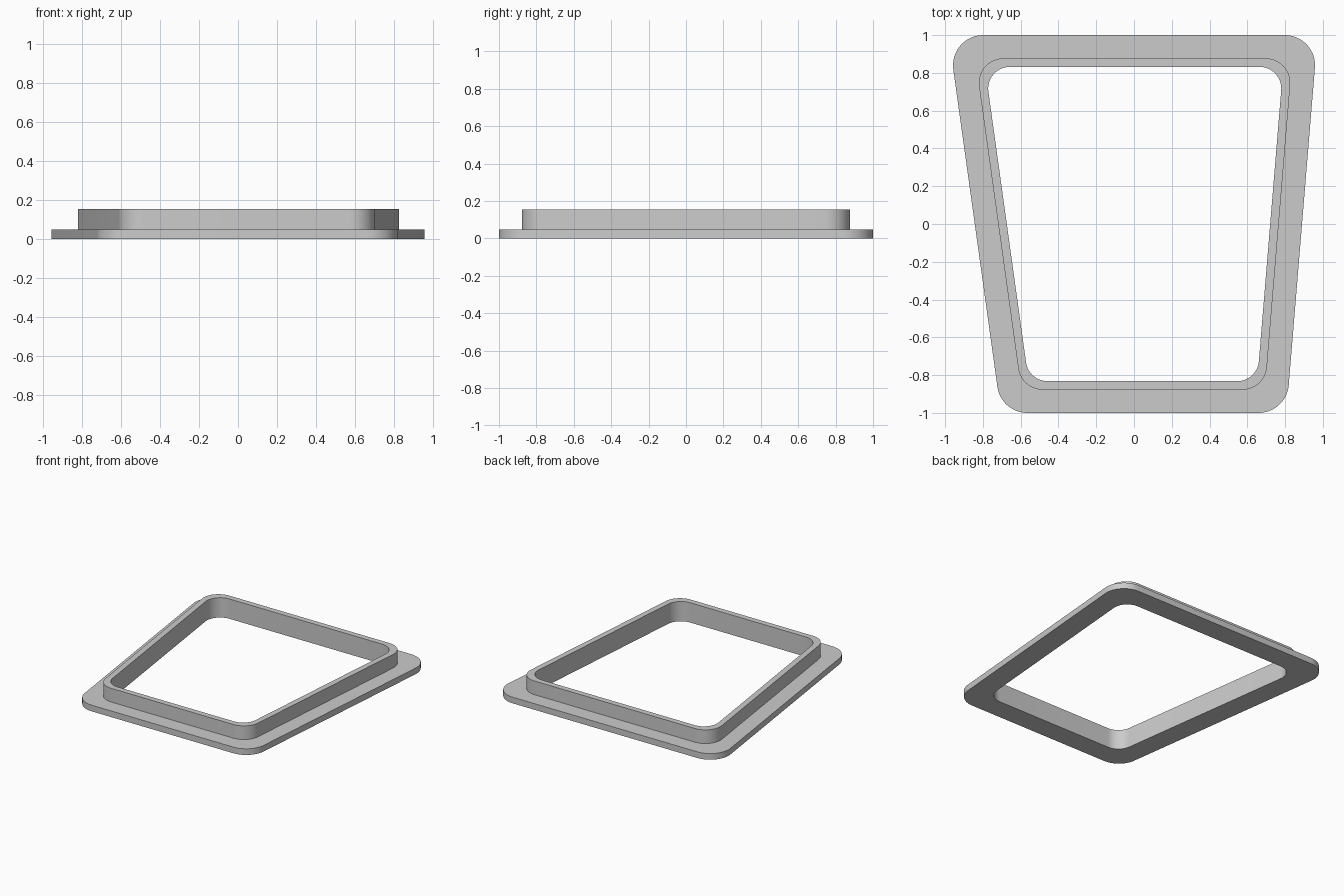
import bpy, bmesh, math
from mathutils import Vector

cube = bpy.data.objects.get("Cube")
if cube:
    bpy.data.objects.remove(cube)

# Sharp trapezoid corners, counter-clockwise
CORNERS = [Vector(p) for p in ((-0.704, -1), (0.807, -1), (0.972, 1), (-0.982, 1))]
ARC_STEPS = 16


def inset_corner(i, distance):
    """Corner i of the trapezoid after moving both its edges inward."""
    p = CORNERS[i]
    d1 = (p - CORNERS[i - 1]).normalized()
    d2 = (CORNERS[(i + 1) % 4] - p).normalized()
    n1, n2 = Vector((-d1.y, d1.x)), Vector((-d2.y, d2.x))
    return p + (n1 + n2) * distance / (1 + n1.dot(n2)), n1, n2


def rounded_outline(inset, radius):
    """Inset trapezoid with an arc at every corner."""
    points = []
    for i in range(4):
        centre, n1, n2 = inset_corner(i, inset + radius)
        start = math.atan2(-n1.y, -n1.x)
        sweep = n1.angle(n2)
        for k in range(ARC_STEPS + 1):
            a = start + sweep * k / ARC_STEPS
            points.append(centre + Vector((math.cos(a), math.sin(a))) * radius)
    return points


# Stepped section: wide flange below, thin upright rim above
outer = rounded_outline(0, 0.16)
rim = rounded_outline(0.123, 0.13)
opening = rounded_outline(0.168, 0.115)
FLANGE_TOP, RIM_TOP = 0.048, 0.155
section = [(outer, 0), (outer, FLANGE_TOP), (rim, FLANGE_TOP),
           (rim, RIM_TOP), (opening, RIM_TOP), (opening, 0)]

bm = bmesh.new()
rings = [[bm.verts.new((p.x, p.y, z)) for p in outline] for outline, z in section]
for r, ring in enumerate(rings):
    above = rings[(r + 1) % len(rings)]
    for k in range(len(ring)):
        n = (k + 1) % len(ring)
        bm.faces.new((ring[k], ring[n], above[n], above[k]))
bmesh.ops.recalc_face_normals(bm, faces=bm.faces)
mesh = bpy.data.meshes.new("flanged_frame")
bm.to_mesh(mesh)
bm.free()

# Plain grey material
grey = bpy.data.materials.new("light_grey")
grey.use_nodes = True
colour = (0.6, 0.6, 0.6, 1)
grey.diffuse_color = colour
grey.node_tree.nodes["Principled BSDF"].inputs["Base Color"].default_value = colour
mesh.materials.append(grey)

frame = bpy.data.objects.new("flanged_frame", mesh)
bpy.context.collection.objects.link(frame)
bpy.ops.object.select_all(action="DESELECT")
frame.select_set(True)
bpy.context.view_layer.objects.active = frame
bpy.ops.object.shade_smooth_by_angle(angle=math.radians(30))
